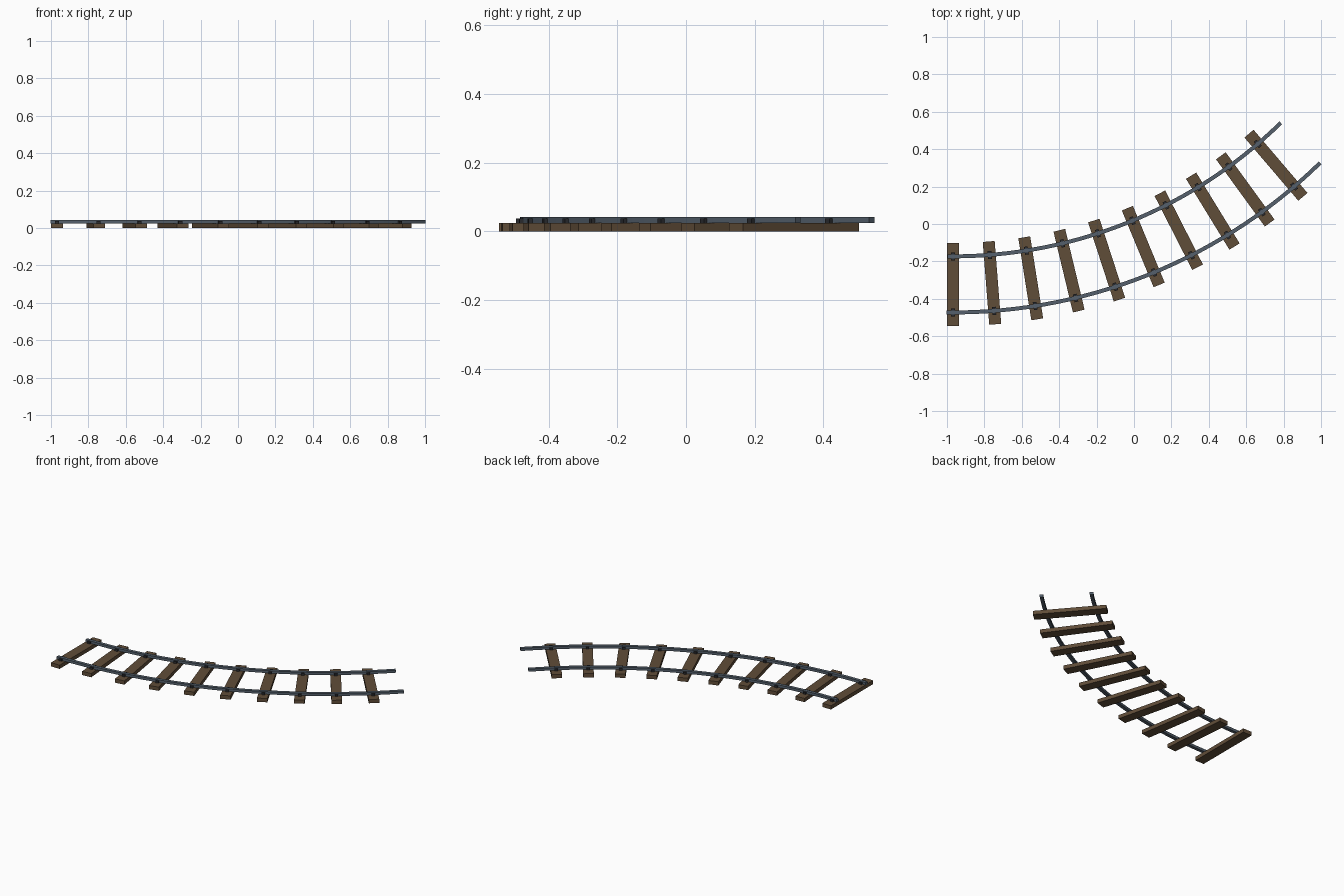
import bpy, bmesh, math
from mathutils import Matrix, Vector

if "Cube" in bpy.data.objects:
    bpy.data.objects.remove(bpy.data.objects["Cube"])

# Track layout: a 45 degree arc around one centre
RADIUS, HALF_GAUGE = 2.659, 0.15
CX, CY = -0.968, -0.323 + RADIUS
START, END = math.radians(-0.68), math.radians(44.32)
STEP, COUNT = math.radians(4.5), 10


def material(name, rgb):
    m = bpy.data.materials.new(name)
    m.diffuse_color = (*rgb, 1)
    m.use_nodes = True
    m.node_tree.nodes["Principled BSDF"].inputs["Base Color"].default_value = m.diffuse_color
    return m


WOOD = material("brown wood", (0.118, 0.074, 0.040))
STEEL = material("blue grey steel", (0.090, 0.118, 0.152))
IRON = material("dark iron", (0.022, 0.023, 0.027))


def on_arc(r, a, z=0.0):
    return Vector((CX + r * math.sin(a), CY - r * math.cos(a), z))


def finish(bm, name, mat):
    bmesh.ops.recalc_face_normals(bm, faces=bm.faces)
    me = bpy.data.meshes.new(name)
    bm.to_mesh(me)
    bm.free()
    me.materials.append(mat)
    ob = bpy.data.objects.new(name, me)
    bpy.context.collection.objects.link(ob)
    return ob


def arc_box(name, r, a, size, z0, mat):
    """Box turned to follow the arc: size = (along, across, height)."""
    bm = bmesh.new()
    place = (Matrix.Translation(on_arc(r, a, z0 + size[2] / 2))
             @ Matrix.Rotation(a, 4, 'Z') @ Matrix.Diagonal((*size, 1)))
    bmesh.ops.create_cube(bm, size=1, matrix=place)
    return finish(bm, name, mat)


def rail(name, r, width=0.021, z0=0.025, z1=0.042, segments=30):
    """Rectangular section swept along the arc."""
    bm = bmesh.new()
    rings = []
    for i in range(segments + 1):
        a = START + (END - START) * i / segments
        rings.append([bm.verts.new(on_arc(r + s * width / 2, a, z))
                      for s, z in ((-1, z0), (1, z0), (1, z1), (-1, z1))])
    for p, q in zip(rings, rings[1:]):
        for k in range(4):
            n = (k + 1) % 4
            bm.faces.new((p[k], p[n], q[n], q[k]))
    bm.faces.new(rings[0])
    bm.faces.new(rings[-1])
    return finish(bm, name, mat=STEEL)


# Rails
rail("outer_rail", RADIUS + HALF_GAUGE)
rail("inner_rail", RADIUS - HALF_GAUGE)

# Sleepers, each with a fastener clamping both rails
for i in range(COUNT):
    a = i * STEP
    arc_box(f"sleeper_{i + 1}", RADIUS, a, (0.064, 0.444, 0.025), 0, WOOD)
    for side, s in (("outer", 1), ("inner", -1)):
        arc_box(f"{side}_fastener_{i + 1}", RADIUS + s * HALF_GAUGE, a,
                (0.02, 0.043, 0.014), 0.024, IRON)
